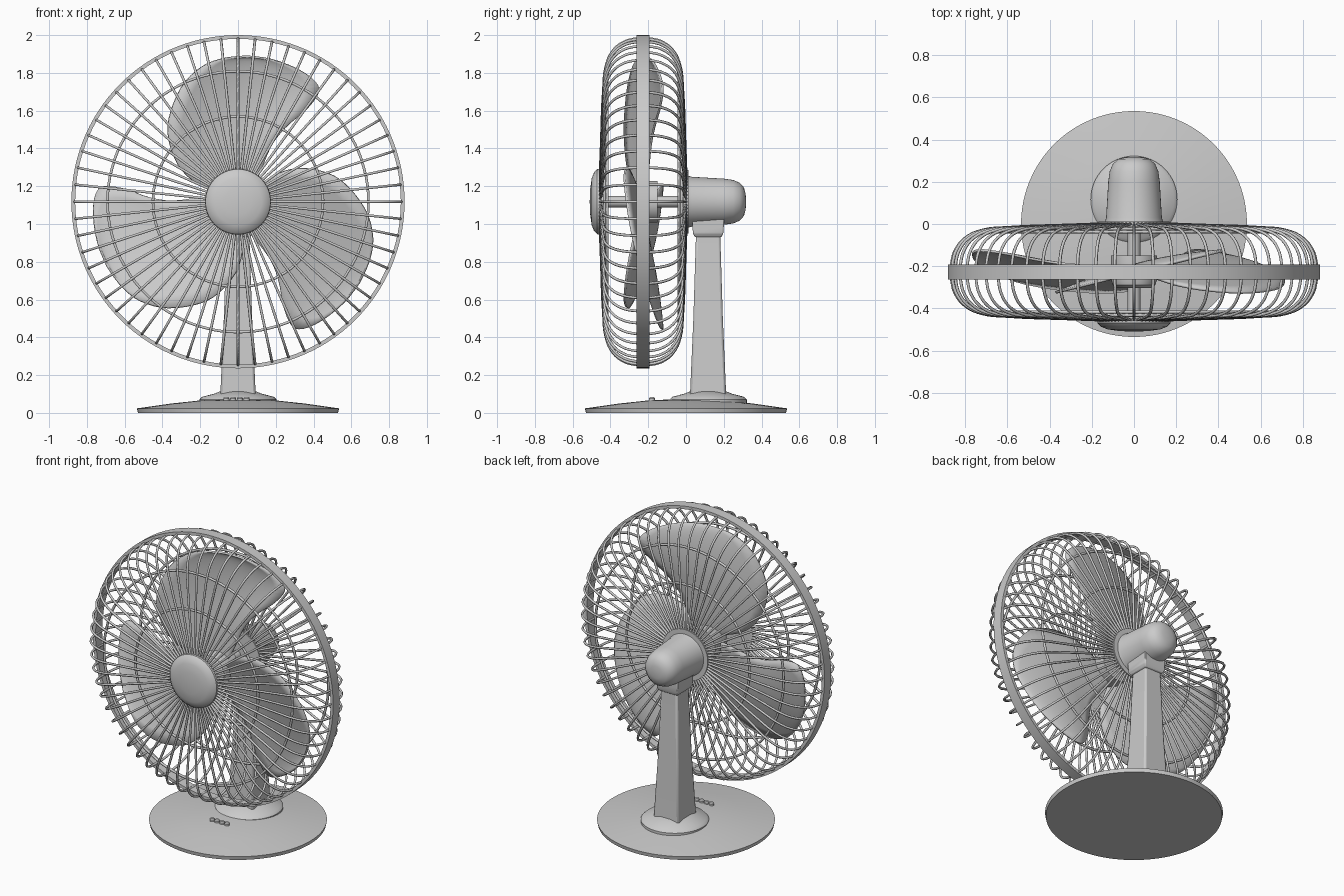
import bpy, bmesh, math
from mathutils import Vector, Matrix

cube = bpy.data.objects.get("Cube")
if cube:
    bpy.data.objects.remove(cube)

HUB_Z = 1.118   # height of the fan axis
POST_Y = 0.117  # depth of the post
TURN = 2 * math.pi

grey = bpy.data.materials.new("light grey")
grey.use_nodes = True
COLOUR = (0.6, 0.6, 0.6, 1)
grey.diffuse_color = COLOUR
grey.node_tree.nodes["Principled BSDF"].inputs["Base Color"].default_value = COLOUR
made = []


def add(name, data, loc=(0, 0, 0)):
    obj = bpy.data.objects.new(name, data)
    obj.location = loc
    data.materials.append(grey)
    bpy.context.collection.objects.link(obj)
    if obj.type == 'MESH':
        made.append(obj)
    return obj


def finish(name, bm, loc=(0, 0, 0)):
    bmesh.ops.remove_doubles(bm, verts=bm.verts, dist=1e-5)
    bmesh.ops.recalc_face_normals(bm, faces=bm.faces)
    mesh = bpy.data.meshes.new(name)
    bm.to_mesh(mesh)
    bm.free()
    return add(name, mesh, loc)


def lathe(name, profile, axis='Z', loc=(0, 0, 0), steps=64, closed=False):
    """Spin (radius, distance along axis) points around the axis."""
    bm = bmesh.new()
    pts = profile + profile[:1] if closed else profile
    vs = [bm.verts.new((r, 0, d) if axis == 'Z' else (r, d, 0)) for r, d in pts]
    es = [bm.edges.new(pair) for pair in zip(vs, vs[1:])]
    bmesh.ops.spin(bm, geom=vs + es, cent=(0, 0, 0), steps=steps, angle=TURN,
                   axis=(0, 0, 1) if axis == 'Z' else (0, 1, 0))
    return finish(name, bm, loc)


def tower(name, sections, bevel):
    """Stack rectangles given as (z, half width, half depth)."""
    bm = bmesh.new()
    rings = [[bm.verts.new((sx * hx, sy * hy, z))
              for sx, sy in ((-1, -1), (1, -1), (1, 1), (-1, 1))]
             for z, hx, hy in sections]
    for a, b in zip(rings, rings[1:]):
        for i in range(4):
            j = (i + 1) % 4
            bm.faces.new((a[i], a[j], b[j], b[i]))
    bm.faces.new(rings[0])
    bm.faces.new(rings[-1])
    obj = finish(name, bm, (0, POST_Y, 0))
    mod = obj.modifiers.new("bevel", 'BEVEL')
    mod.width, mod.segments = bevel, 2
    return obj


def wires(name, paths, radius, cyclic=False):
    cu = bpy.data.curves.new(name, 'CURVE')
    cu.dimensions = '3D'
    cu.bevel_depth, cu.bevel_resolution, cu.resolution_u = radius, 1, 4
    cu.use_fill_caps = True
    for path in paths:
        sp = cu.splines.new('BEZIER')
        sp.bezier_points.add(len(path) - 1)
        sp.use_cyclic_u = cyclic
        for p, co in zip(sp.bezier_points, path):
            p.co = co
            p.handle_left_type = p.handle_right_type = 'AUTO'
    return add(name, cu, (0, 0, HUB_Z))


def smooth_path(pts, n):
    """Sample a Catmull-Rom curve evenly through 2D points."""
    p = [Vector(q) for q in pts]
    p = [2 * p[0] - p[1]] + p + [2 * p[-1] - p[-2]]
    out = []
    for k in range(n + 1):
        s = k / n * (len(p) - 3)
        i = min(int(s), len(p) - 4)
        t = s - i
        a, b, c, d = p[i:i + 4]
        out.append(0.5 * (2 * b + (c - a) * t + (2 * a - 5 * b + 4 * c - d) * t ** 2
                          + (3 * b - a - 3 * c + d) * t ** 3))
    return out


# Base, collar and buttons
lathe("base", [(0, 0), (0.53, 0), (0.535, 0.024), (0.35, 0.05), (0.2, 0.066), (0, 0.075)],
      steps=96)
lathe("base_collar", [(0.205, 0.05), (0.205, 0.07), (0.19, 0.085), (0.125, 0.102),
                      (0.1, 0.112), (0, 0.112)], loc=(0, POST_Y, 0))
for i in range(4):
    lathe("button_%d" % (i + 1), [(0.016, 0.05), (0.016, 0.077), (0.011, 0.084), (0, 0.085)],
          loc=(-0.062 + i * 0.036, -0.18, 0), steps=16)

# Post and neck
tower("post", [(0.09, 0.094, 0.096), (0.5, 0.075, 0.078), (0.95, 0.06, 0.064)], 0.012)
tower("neck", [(0.93, 0.066, 0.07), (0.95, 0.078, 0.08), (0.985, 0.078, 0.083),
               (1.04, 0.08, 0.085)], 0.006)

# Motor housing and front cap
AXIS = (0, 0, HUB_Z)
lathe("motor_plate", [(0, -0.012), (0.168, -0.012), (0.168, 0.012), (0, 0.012)], 'Y', AXIS)
lathe("motor_housing", [(0.138, 0.01), (0.132, 0.03), (0.122, 0.2), (0.115, 0.25),
                        (0.1, 0.285), (0.075, 0.307), (0.04, 0.316), (0, 0.318)], 'Y', AXIS)
lathe("front_cap", [(0, -0.51), (0.07, -0.507), (0.125, -0.499), (0.155, -0.487),
                    (0.172, -0.47), (0.175, -0.448), (0, -0.448)], 'Y', AXIS)

# Guard: rim, spokes on both sides, stiffening hoops
lathe("guard_rim", [(0.882, -0.262), (0.882, -0.193), (0.862, -0.193), (0.862, -0.262)],
      'Y', AXIS, steps=120, closed=True)
MID = -0.227
SPOKE = [(0.05, 0.231), (0.3, 0.222), (0.6, 0.21), (0.72, 0.197), (0.8, 0.16),
         (0.845, 0.105), (0.862, 0.05), (0.865, 0)]
for side, label in ((-1, "front"), (1, "back")):
    spokes = []
    for k in range(60):
        a = TURN * k / 60
        spokes.append([(r * math.cos(a), MID + side * d, r * math.sin(a)) for r, d in SPOKE])
    wires(label + "_spokes", spokes, 0.0075)
    hoops = []
    for r, d in ((0.45, 0.205), (0.69, 0.19)):
        hoops.append([(r * math.cos(TURN * k / 24), MID + side * d, r * math.sin(TURN * k / 24))
                      for k in range(24)])
    wires(label + "_hoops", hoops, 0.008, cyclic=True)

# Rotor hub and shaft
lathe("rotor_hub", [(0, -0.305), (0.08, -0.303), (0.1, -0.29), (0.11, -0.26),
                    (0.11, -0.15), (0, -0.15)], 'Y', AXIS)
lathe("shaft", [(0.03, -0.46), (0.03, 0.01)], 'Y', AXIS, steps=24)

# Three pitched blades, lofted between leading and trailing edges
LEAD = [(-0.07, 0.05), (-0.22, 0.1), (-0.32, 0.2), (-0.37, 0.35), (-0.355, 0.48),
        (-0.29, 0.62), (-0.19, 0.715), (-0.08, 0.757), (0.05, 0.77)]
TRAIL = [(0.07, 0.05), (0.12, 0.16), (0.18, 0.3), (0.26, 0.4), (0.36, 0.485),
         (0.425, 0.57), (0.415, 0.63), (0.33, 0.695), (0.19, 0.75), (0.05, 0.77)]
ROWS, COLS = 28, 10
for k in range(3):
    bm = bmesh.new()
    grid = []
    for a, b in zip(smooth_path(LEAD, ROWS), smooth_path(TRAIL, ROWS)):
        row = []
        for j in range(COLS + 1):
            v = j / COLS
            x, z = a.lerp(b, v)
            camber = 0.05 * (b - a).length * math.sin(math.pi * v)
            row.append(bm.verts.new((x, -0.232 + 0.25 * x + camber, z)))
        grid.append(row)
    for r0, r1 in zip(grid, grid[1:]):
        for j in range(COLS):
            bm.faces.new((r0[j], r0[j + 1], r1[j + 1], r1[j]))
    bmesh.ops.rotate(bm, verts=bm.verts, cent=(0, 0, 0),
                     matrix=Matrix.Rotation(TURN * k / 3, 3, 'Y'))
    blade = finish("blade_%d" % (k + 1), bm, AXIS)
    mod = blade.modifiers.new("thickness", 'SOLIDIFY')
    mod.thickness, mod.offset = 0.012, 0

# Smooth shading with crisp edges
bpy.ops.object.select_all(action='DESELECT')
for obj in made:
    obj.select_set(True)
bpy.context.view_layer.objects.active = made[0]
bpy.ops.object.shade_smooth_by_angle(angle=math.radians(35))
